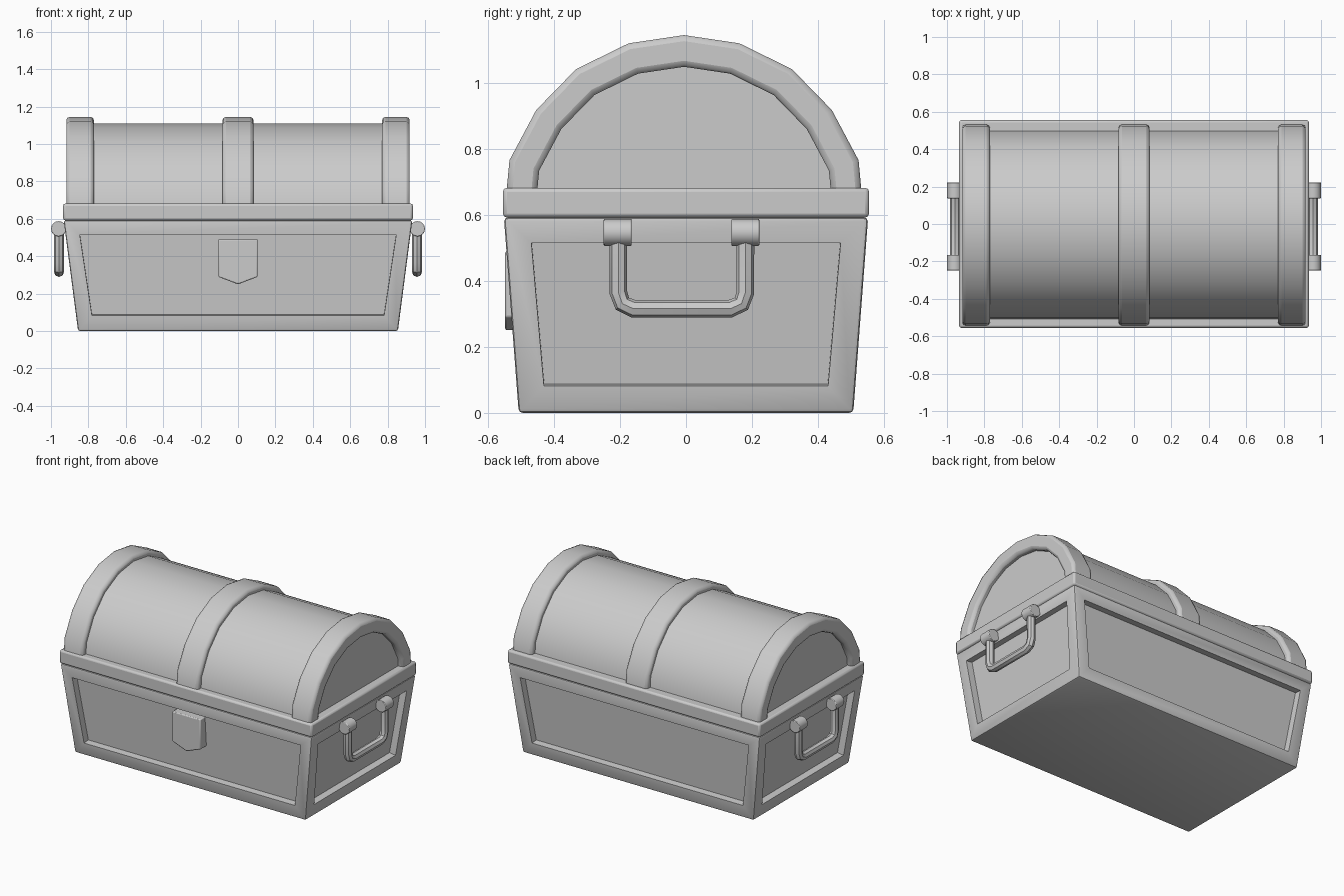
import bpy, bmesh, math
from mathutils import Matrix

if "Cube" in bpy.data.objects:
    bpy.data.objects.remove(bpy.data.objects["Cube"])


def finish(name, bm, bevel=0.0, segments=2):
    bmesh.ops.recalc_face_normals(bm, faces=bm.faces)
    me = bpy.data.meshes.new(name)
    bm.to_mesh(me)
    bm.free()
    ob = bpy.data.objects.new(name, me)
    bpy.context.collection.objects.link(ob)
    if bevel:
        mod = ob.modifiers.new("bevel", 'BEVEL')
        mod.width, mod.segments = bevel, segments
        mod.limit_method, mod.angle_limit = 'ANGLE', math.radians(40)
    smooth(ob)
    return ob


def smooth(ob):
    bpy.ops.object.select_all(action='DESELECT')
    ob.select_set(True)
    bpy.context.view_layer.objects.active = ob
    bpy.ops.object.shade_smooth_by_angle(angle=math.radians(32))


def tapered_box(bottom, top, z0, z1):
    bm = bmesh.new()
    bmesh.ops.create_cube(bm, size=2)
    for v in bm.verts:
        half = top if v.co.z > 0 else bottom
        v.co = (v.co.x * half[0], v.co.y * half[1], z1 if v.co.z > 0 else z0)
    return bm


# Tapered body with a recessed panel on each side
bm = tapered_box((0.855, 0.507), (0.932, 0.552), 0, 0.592)
B = 0.012
bmesh.ops.bevel(bm, geom=bm.edges[:], offset=B, segments=2, profile=0.5, affect='EDGES')
bm.normal_update()
sides = [f for f in bm.faces if abs(f.normal.z) < 0.3 and f.calc_area() > 0.3]
bmesh.ops.inset_individual(bm, faces=sides, thickness=0.108 - B, depth=0)
bmesh.ops.inset_individual(bm, faces=sides, thickness=0.001, depth=-0.045)
finish("chest_body", bm)

# Rim between body and lid
finish("lid_rim", tapered_box((0.935, 0.555), (0.935, 0.555), 0.592, 0.682), 0.012)

# Domed lid: half profile of the outer bands, scaled for the barrel and inner edges
HALF = [(0.54, 0.65), (0.529, 0.766), (0.448, 0.918), (0.327, 1.042), (0.168, 1.12)]
ARCH = HALF + [(0, 1.145)] + [(-y, z) for y, z in reversed(HALF)]
ARCH_Y, ARCH_Z = -0.006, 0.58


def arch_loop(bm, x, k):
    return [bm.verts.new((x, ARCH_Y + y * k, ARCH_Z + (z - ARCH_Z) * k)) for y, z in ARCH]


def arch_band(name, x0, x1, bevel):
    bm = bmesh.new()
    loops = [arch_loop(bm, x, k) for x, k in ((x0, 1), (x1, 1), (x1, 0.83), (x0, 0.83))]
    for a, b in zip(loops, loops[1:] + loops[:1]):
        for i in range(len(ARCH) - 1):
            bm.faces.new((a[i], a[i + 1], b[i + 1], b[i]))
    for i in (0, -1):
        bm.faces.new([l[i] for l in loops])
    finish(name, bm, bevel)


bm = bmesh.new()
left, right = arch_loop(bm, -0.88, 0.938), arch_loop(bm, 0.88, 0.938)
for i in range(len(ARCH)):
    j = (i + 1) % len(ARCH)
    bm.faces.new((left[i], left[j], right[j], right[i]))
bm.faces.new(left)
bm.faces.new(right)
finish("lid_barrel", bm)

arch_band("lid_band_left", -0.918, -0.77, 0.018)
arch_band("lid_band_middle", -0.083, 0.083, 0.018)
arch_band("lid_band_right", 0.77, 0.918, 0.018)

# Pointed latch plate on the front panel
bm = bmesh.new()
shape = [(-0.105, 0.49), (-0.105, 0.29), (0, 0.25), (0.105, 0.29), (0.105, 0.49)]
front = bm.faces.new([bm.verts.new((x, -0.548, z)) for x, z in shape])
ext = bmesh.ops.extrude_face_region(bm, geom=[front])["geom"]
for v in ext:
    if isinstance(v, bmesh.types.BMVert):
        v.co.y = -0.46
finish("latch", bm, 0.006)

# Side handles: two pivot knobs and a drooping bar on each end
for s, side in ((-1, "left"), (1, "right")):
    for y, end in ((-0.207, "front"), (0.18, "back")):
        bm = bmesh.new()
        bmesh.ops.create_cone(bm, cap_ends=True, segments=16, radius1=0.041, radius2=0.041, depth=0.085,
                              matrix=Matrix.Translation((s * 0.959, y, 0.547)) @ Matrix.Rotation(math.pi / 2, 4, 'X'))
        finish(f"handle_knob_{side}_{end}", bm, 0.004)
    path = [(-0.205, 0.55), (-0.205, 0.365), (-0.193, 0.331), (-0.16, 0.316),
            (0.135, 0.316), (0.168, 0.331), (0.18, 0.365), (0.18, 0.55)]
    cu = bpy.data.curves.new(f"handle_bar_{side}", 'CURVE')
    cu.dimensions, cu.bevel_depth, cu.bevel_resolution, cu.use_fill_caps = '3D', 0.027, 2, True
    sp = cu.splines.new('POLY')
    sp.points.add(len(path) - 1)
    for p, (y, z) in zip(sp.points, path):
        p.co = (s * 0.957, y, z, 1)
    ob = bpy.data.objects.new(f"handle_bar_{side}", cu)
    bpy.context.collection.objects.link(ob)
    bpy.ops.object.select_all(action='DESELECT')
    ob.select_set(True)
    bpy.context.view_layer.objects.active = ob
    bpy.ops.object.convert(target='MESH')
    smooth(bpy.context.object)
